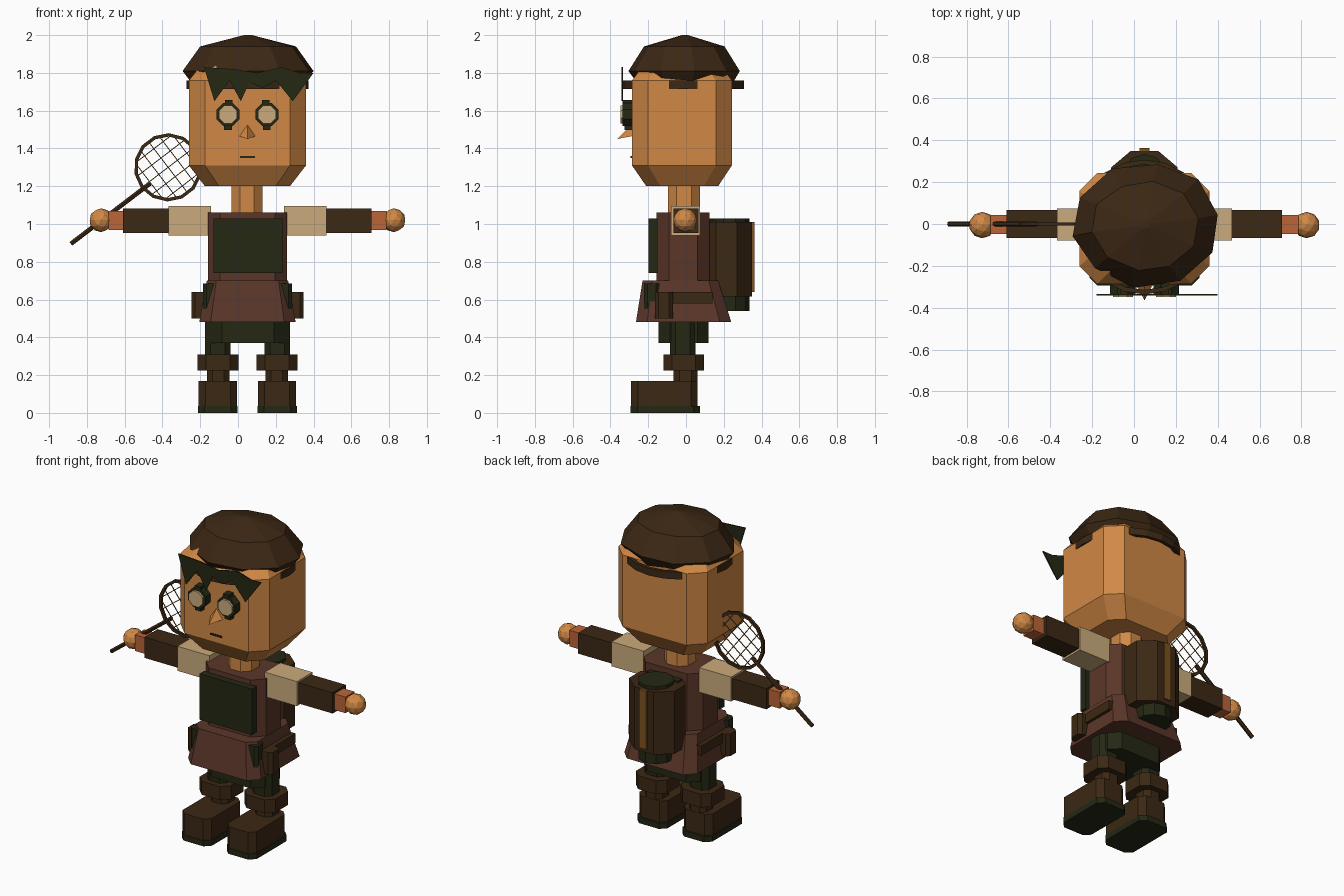
import bpy, bmesh, math, random
from mathutils import Vector

if "Cube" in bpy.data.objects:
    bpy.data.objects.remove(bpy.data.objects["Cube"])

CX = 0.05  # body centre line


def mat(name, *rgb):
    m = bpy.data.materials.new(name)
    m.diffuse_color = (*rgb, 1)
    m.use_nodes = True
    m.node_tree.nodes["Principled BSDF"].inputs["Base Color"].default_value = m.diffuse_color
    return m


SKIN = mat("skin", .64, .25, .06)
BROWN = mat("dark_brown", .045, .021, .007)
GREEN = mat("dark_green", .018, .021, .007)
TUNIC = mat("red_brown", .105, .037, .022)
TAN = mat("tan", .60, .41, .20)
GOLD = mat("ochre", .20, .085, .015)
WRIST = mat("wrist_orange", .50, .13, .04)


def finish(name, bm, m):
    bmesh.ops.recalc_face_normals(bm, faces=bm.faces)
    me = bpy.data.meshes.new(name)
    bm.to_mesh(me)
    bm.free()
    me.materials.append(m)
    ob = bpy.data.objects.new(name, me)
    bpy.context.collection.objects.link(ob)
    return ob


def loft(name, rings, m):
    """Skin equal-length point rings and cap both ends."""
    bm = bmesh.new()
    vs = [[bm.verts.new(p) for p in r] for r in rings]
    n = len(vs[0])
    for a, b in zip(vs, vs[1:]):
        for i in range(n):
            j = (i + 1) % n
            bm.faces.new((a[i], a[j], b[j], b[i]))
    bm.faces.new(vs[0])
    bm.faces.new(vs[-1])
    return finish(name, bm, m)


def oct_ring(x0, x1, y0, y1, z, c):
    """Rectangle with cut corners."""
    return [(x0 + c, y0, z), (x1 - c, y0, z), (x1, y0 + c, z), (x1, y1 - c, z),
            (x1 - c, y1, z), (x0 + c, y1, z), (x0, y1 - c, z), (x0, y0 + c, z)]


def prism(name, x, y, z, c, m):
    return loft(name, [oct_ring(*x, *y, h, c) for h in z], m)


def box(name, x, y, z, m):
    return loft(name, [[(x[0], y[0], h), (x[1], y[0], h), (x[1], y[1], h), (x[0], y[1], h)] for h in z], m)


def circle(cx, cy, z, rx, ry, n, off=0.0):
    return [(cx + rx * math.cos(2 * math.pi * (i + off) / n),
             cy + ry * math.sin(2 * math.pi * (i + off) / n), z) for i in range(n)]


def disc_y(name, cx, cz, r, y0, y1, m, n=8):
    """Short cylinder facing the front."""
    return loft(name, [[(x, y, z) for x, z, _ in circle(cx, cz, 0, r, r, n, .5)] for y in (y0, y1)], m)


def rod(name, a, b, r, m, n=6):
    a, b = Vector(a), Vector(b)
    d = (b - a).normalized()
    u = d.orthogonal().normalized()
    v = d.cross(u)
    off = [u * r * math.cos(2 * math.pi * i / n) + v * r * math.sin(2 * math.pi * i / n) for i in range(n)]
    return loft(name, [[p + o for o in off] for p in (a, b)], m)


# head and neck
loft("head", [oct_ring(-.175, .275, -.21, .17, 1.20, .075),
              oct_ring(-.26, .36, -.286, .243, 1.31, .085),
              oct_ring(-.26, .36, -.286, .243, 1.76, .085),
              oct_ring(-.18, .28, -.21, .17, 1.86, .08)], SKIN)
prism("neck", (-.035, .13), (-.095, .075), (1.04, 1.22), .045, SKIN)

# hair cap: lathed low-poly dome with slight irregularity
random.seed(4)
hair = []
for z, rx, ry in ((1.70, .27, .23), (1.81, .352, .30), (1.94, .255, .215), (2.0, .02, .02)):
    ring = circle(CX + .005, -.005, z, rx, ry, 10, .25)
    hair.append([(x + random.uniform(-.008, .008), y + random.uniform(-.008, .008), h) for x, y, h in ring])
loft("hair_cap", hair, BROWN)

# head strap
bm = bmesh.new()
rows = [[bm.verts.new(p) for p in circle(CX, -.015, z, r, r, 20)]
        for z, r in ((1.715, .30), (1.715, .322), (1.76, .322), (1.76, .30))]
for k in range(4):
    for i in range(20):
        j = (i + 1) % 20
        a, b = rows[k], rows[(k + 1) % 4]
        bm.faces.new((a[i], a[j], b[j], b[i]))
finish("head_strap", bm, BROWN)

# jagged fringe: thin plate with pointed locks
FRINGE = [(-.18, 1.83), (-.125, 1.65), (-.045, 1.76), (.015, 1.65), (.06, 1.75), (.13, 1.72),
          (.20, 1.76), (.29, 1.65), (.40, 1.80), (.33, 1.80), (.23, 1.83), (.10, 1.80), (-.02, 1.82)]
loft("fringe", [[(x, y, z) for x, z in FRINGE] for y in (-.342, -.334)], GREEN)

# goggles, nose and mouth
for side, ex in (("left", -.053), ("right", .153)):
    s = -1 if ex < CX else 1
    disc_y("goggle_rim_" + side, ex, 1.58, .066, -.335, -.28, GREEN)
    disc_y("goggle_lens_" + side, ex, 1.58, .052, -.348, -.33, TAN)
    box("goggle_top_" + side, (ex - s * .005 - .02, ex - s * .005 + .02), (-.335, -.28), (1.63, 1.657), GREEN)
    box("goggle_foot_" + side, (ex - .02, ex + .02), (-.325, -.28), (1.497, 1.525), GREEN)
bm = bmesh.new()
t, l, r, tip = [bm.verts.new(p) for p in ((CX, -.286, 1.525), (.008, -.286, 1.465),
                                          (.092, -.286, 1.465), (CX, -.365, 1.45))]
for f in ((t, l, tip), (t, tip, r), (l, r, tip), (t, r, l)):
    bm.faces.new(f)
finish("nose", bm, SKIN)
box("mouth", (.01, .09), (-.293, -.285), (1.35, 1.36), GREEN)

# tunic, skirt and chest panel
prism("tunic", (-.16, .26), (-.155, .125), (.64, 1.06), .065, TUNIC)
loft("tunic_skirt", [oct_ring(-.205, .305, -.265, .24, .48, .06),
                     oct_ring(-.165, .265, -.23, .17, .70, .05)], TUNIC)
box("chest_panel", (-.13, .235), (-.198, -.15), (.74, 1.03), GREEN)

# shorts
prism("shorts", (-.145, .25), (-.145, .12), (.37, .50), .06, GREEN)

# parts mirrored across the body centre
for side, s in (("left", -1), ("right", 1)):
    def X(a, b):
        return tuple(sorted((CX + s * a, CX + s * b)))
    prism("belt_pouch_" + side, X(.143, .235), (-.222, -.14), (.54, .685), .018, GREEN)
    prism("hip_pouch_" + side, X(.19, .297), (-.165, -.07), (.50, .64), .02, BROWN)
    box("hip_strap_" + side, X(.18, .255), (-.07, .14), (.58, .64), BROWN)
    # leg and boot
    prism("thigh_" + side, X(.09, .225), (-.085, .05), (.30, .48), .03, GREEN)
    prism("knee_pad_" + side, X(.048, .265), (-.12, .095), (.225, .31), .045, BROWN)
    prism("shin_" + side, X(.095, .215), (-.065, .06), (.16, .24), .03, BROWN)
    prism("boot_" + side, X(.056, .258), (-.29, .062), (.035, .17), .035, BROWN)
    prism("sole_" + side, X(.052, .262), (-.293, .075), (0, .036), .035, GREEN)
    # arm
    box("sleeve_" + side, X(.193, .418), (-.08, .075), (.94, 1.095), TAN)
    box("forearm_" + side, X(.40, .658), (-.066, .066), (.952, 1.083), BROWN)
    box("wrist_" + side, X(.65, .735), (-.048, .042), (.968, 1.07), WRIST)
    bm = bmesh.new()
    bmesh.ops.create_icosphere(bm, subdivisions=2, radius=.063)
    for v in bm.verts:
        v.co += Vector((CX + s * .775, -.005, 1.02))
    finish("hand_" + side, bm, SKIN)

# barrel pack on the back
PY = .215
loft("pack_barrel", [circle(CX, PY, z, .172, .145, 8, .5) for z in (.615, 1.01)], BROWN)
loft("pack_caps", [circle(CX, PY + .015, z, .105, .105, 10, .5) for z in (.54, 1.03)], GREEN)
box("pack_mount", (-.06, .16), (.11, .165), (.62, 1.02), GREEN)
box("pack_stripe", (CX - .024, CX + .024), (.34, .362), (.64, 1.01), GOLD)

# racket: grip, hoop and strings
C = Vector((-.37, 0, 1.30))
D = Vector((.425, 0, .325)).normalized()
P = Vector((-D.z, 0, D.x))
R = .172
rod("racket_grip", (-.885, 0, .895), (-.465, 0, 1.215), .013, BROWN)
bm = bmesh.new()
N = 14
loops = []
for i in range(N):
    a = 2 * math.pi * i / N
    o = D * math.cos(a) + P * math.sin(a)
    loops.append([bm.verts.new(C + o * (R + dr) + Vector((0, dy, 0)))
                  for dr, dy in ((-.009, -.008), (.009, -.008), (.009, .008), (-.009, .008))])
for i in range(N):
    a, b = loops[i], loops[(i + 1) % N]
    for k in range(4):
        bm.faces.new((a[k], a[(k + 1) % 4], b[(k + 1) % 4], b[k]))
finish("racket_hoop", bm, BROWN)
for k in range(-2, 3):
    h = k * .062
    w = math.sqrt(R * R - h * h)
    for name, u, v in (("long", D, P), ("cross", P, D)):
        rod("string_%s_%d" % (name, k + 3), C + v * h - u * w, C + v * h + u * w, .003, GOLD, 4)
